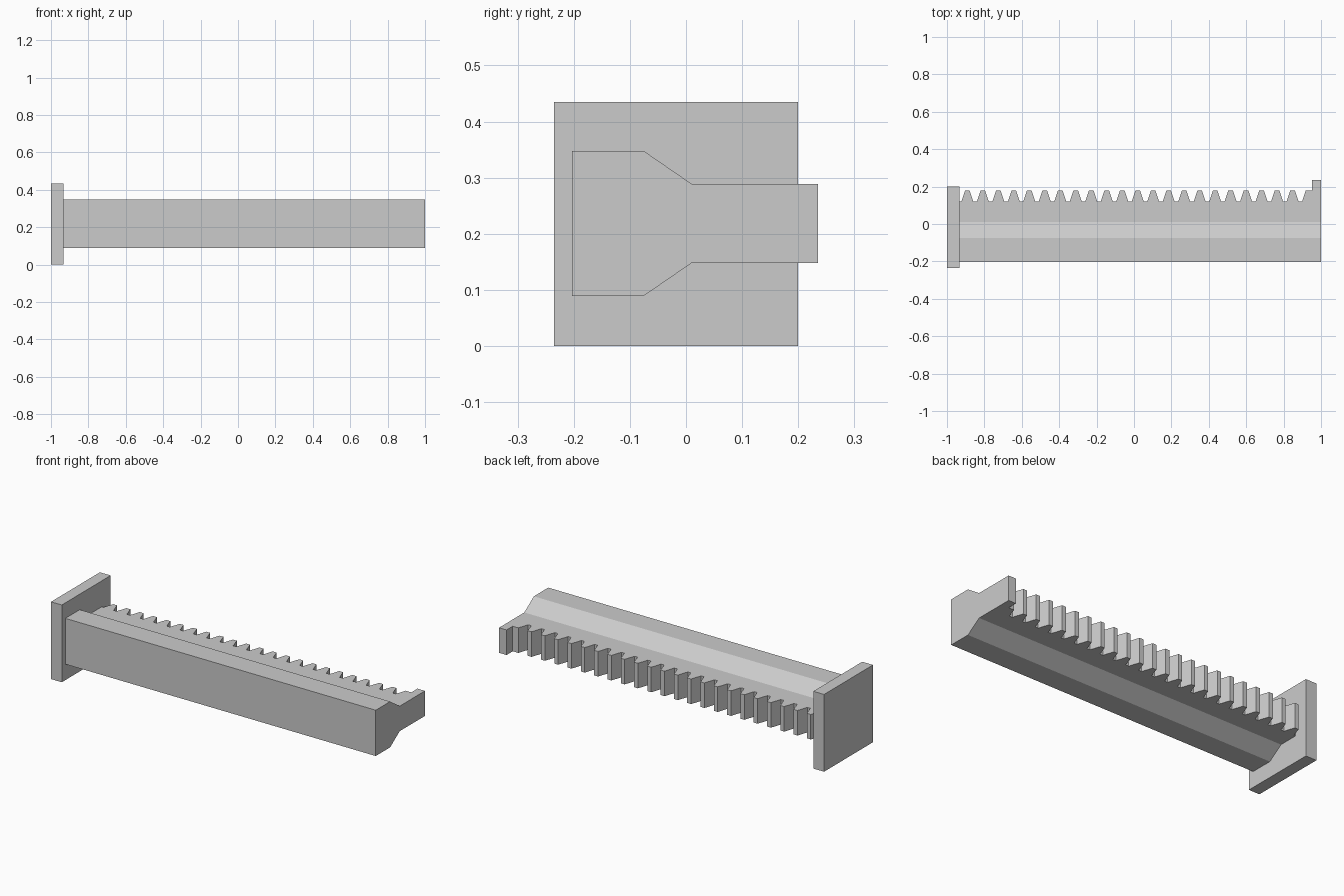
import bpy
import bmesh
from mathutils import Vector

cube = bpy.data.objects.get("Cube")
if cube:
    bpy.data.objects.remove(cube, do_unlink=True)

grey = bpy.data.materials.new("plain grey")
grey.use_nodes = True
colour = (0.6, 0.6, 0.6, 1)
grey.diffuse_color = colour
grey.node_tree.nodes["Principled BSDF"].inputs["Base Color"].default_value = colour


def prism(name, points, direction):
    """Extrude a closed outline along a direction into a solid."""
    bm = bmesh.new()
    face = bm.faces.new([bm.verts.new(p) for p in points])
    moved = bmesh.ops.extrude_face_region(bm, geom=[face])["geom"]
    verts = [v for v in moved if isinstance(v, bmesh.types.BMVert)]
    bmesh.ops.translate(bm, verts=verts, vec=Vector(direction))
    bmesh.ops.recalc_face_normals(bm, faces=bm.faces)
    mesh = bpy.data.meshes.new(name)
    bm.to_mesh(mesh)
    bm.free()
    mesh.materials.append(grey)
    obj = bpy.data.objects.new(name, mesh)
    bpy.context.collection.objects.link(obj)
    return obj


LEFT_END, BAR_START, BAR_END = -1.0, -0.933, 1.0
MID_Z = 0.2185
ROOT_Y, TIP_Y, STOP_Y = 0.12, 0.18, 0.235

# End plate
plate = [(LEFT_END, -0.235, 0), (LEFT_END, 0.2, 0),
         (LEFT_END, 0.2, 0.435), (LEFT_END, -0.235, 0.435)]
prism("end_plate", plate, (BAR_START - LEFT_END, 0, 0))

# Bar with a wide front, sloping shoulders and a narrow back web
half = [(-0.203, 0.129), (-0.075, 0.129), (0.01, 0.0705), (0.3, 0.0705)]
section = [(y, MID_Z + h) for y, h in half]
section += [(y, MID_Z - h) for y, h in reversed(half)]
rack = prism("toothed_bar", [(BAR_START - 0.05, y, z) for y, z in section], (2.1, 0, 0))

# Plan outline: a row of teeth ending in a stop block
PITCH, FIRST, TEETH = 0.0828, -0.891, 22
BASE, TIP = 0.032, 0.012
outline = [(BAR_START, -0.4), (BAR_START, ROOT_Y)]
for i in range(TEETH):
    x = FIRST + i * PITCH
    outline += [(x - BASE, ROOT_Y), (x - TIP, TIP_Y),
                (x + TIP, TIP_Y), (x + BASE, ROOT_Y)]
x = FIRST + TEETH * PITCH
outline += [(x - BASE, ROOT_Y), (x - TIP, TIP_Y), (0.953, TIP_Y),
            (0.953, STOP_Y), (BAR_END, STOP_Y), (BAR_END, -0.4)]
cutter = prism("tooth_cutter", [(px, py, -0.1) for px, py in outline], (0, 0, 0.7))
cutter.hide_render = True

# Keep only the part of the bar inside the plan outline
mod = rack.modifiers.new("teeth", "BOOLEAN")
mod.operation = "INTERSECT"
mod.solver = "EXACT"
mod.object = cutter
bpy.context.view_layer.objects.active = rack
bpy.ops.object.modifier_apply(modifier=mod.name)
bpy.data.objects.remove(cutter, do_unlink=True)
